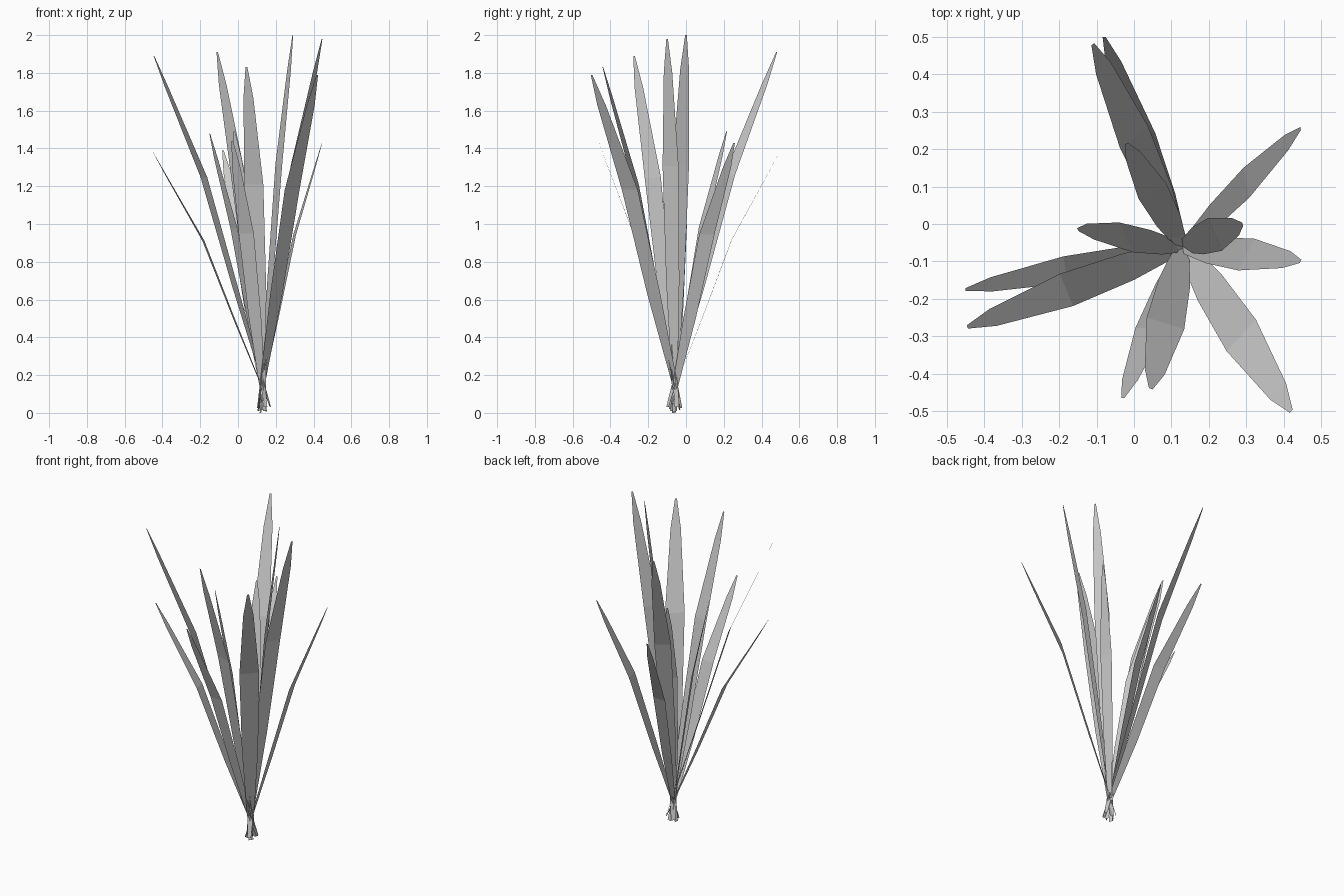
import bpy, bmesh
from mathutils import Vector

if "Cube" in bpy.data.objects:
    bpy.data.objects.remove(bpy.data.objects["Cube"])

ROOT = Vector((0.13, -0.06, 0))

# each leaf: tip position, horizontal width direction, greatest width
LEAVES = [
    ((-0.08, 0.50, 1.39), (1.0, 0.02), 0.080),
    ((-0.11, 0.48, 1.91), (0.80, 0.60), 0.095),
    ((0.445, 0.255, 1.43), (-0.18, 0.98), 0.082),
    ((0.445, -0.10, 1.98), (0.45, 0.88), 0.095),
    ((0.42, -0.50, 1.79), (0.68, 0.73), 0.115),
    ((0.045, -0.44, 1.83), (0.95, -0.30), 0.105),
    ((-0.03, -0.465, 1.44), (1.0, -0.02), 0.080),
    ((-0.445, -0.275, 1.89), (0.38, -0.92), 0.093),
    ((-0.45, -0.175, 1.38), (0.15, -0.98), 0.072),
    ((-0.15, -0.015, 1.48), (-0.42, 0.90), 0.088),
    ((0.29, 0.0, 2.0), (-0.38, 0.92), 0.095),
    ((-0.02, 0.215, 1.49), (0.88, 0.48), 0.085),
]

# along the leaf: outward fraction, height fraction, width fraction
SECTIONS = [(-0.07, 0.0, 0.22), (0.25, 0.35, 0.82), (0.54, 0.66, 1.0),
            (0.88, 0.91, 0.53), (1.0, 1.0, 0.10)]


def leaf(name, tip, direction, width):
    tip = Vector(tip)
    out = Vector((tip.x - ROOT.x, tip.y - ROOT.y, 0))
    side = Vector((*direction, 0)).normalized()
    base_z = max(0.0, 0.08 * (out.length - 0.2))
    bm = bmesh.new()
    previous = None
    for reach, height, wide in SECTIONS:
        z = tip.z * height if height else base_z
        p = ROOT + out * reach + Vector((0, 0, z))
        half = side * width * wide / 2
        row = [bm.verts.new(p - half), bm.verts.new(p + half)]
        if previous:
            bm.faces.new((previous[0], previous[1], row[1], row[0]))
        previous = row
    bmesh.ops.recalc_face_normals(bm, faces=bm.faces)
    mesh = bpy.data.meshes.new(name)
    bm.to_mesh(mesh)
    bm.free()
    bpy.context.collection.objects.link(bpy.data.objects.new(name, mesh))


# clump of flat blades fanning out from one root
for i, (tip, direction, width) in enumerate(LEAVES):
    leaf(f"leaf_{i + 1}", tip, direction, width)
